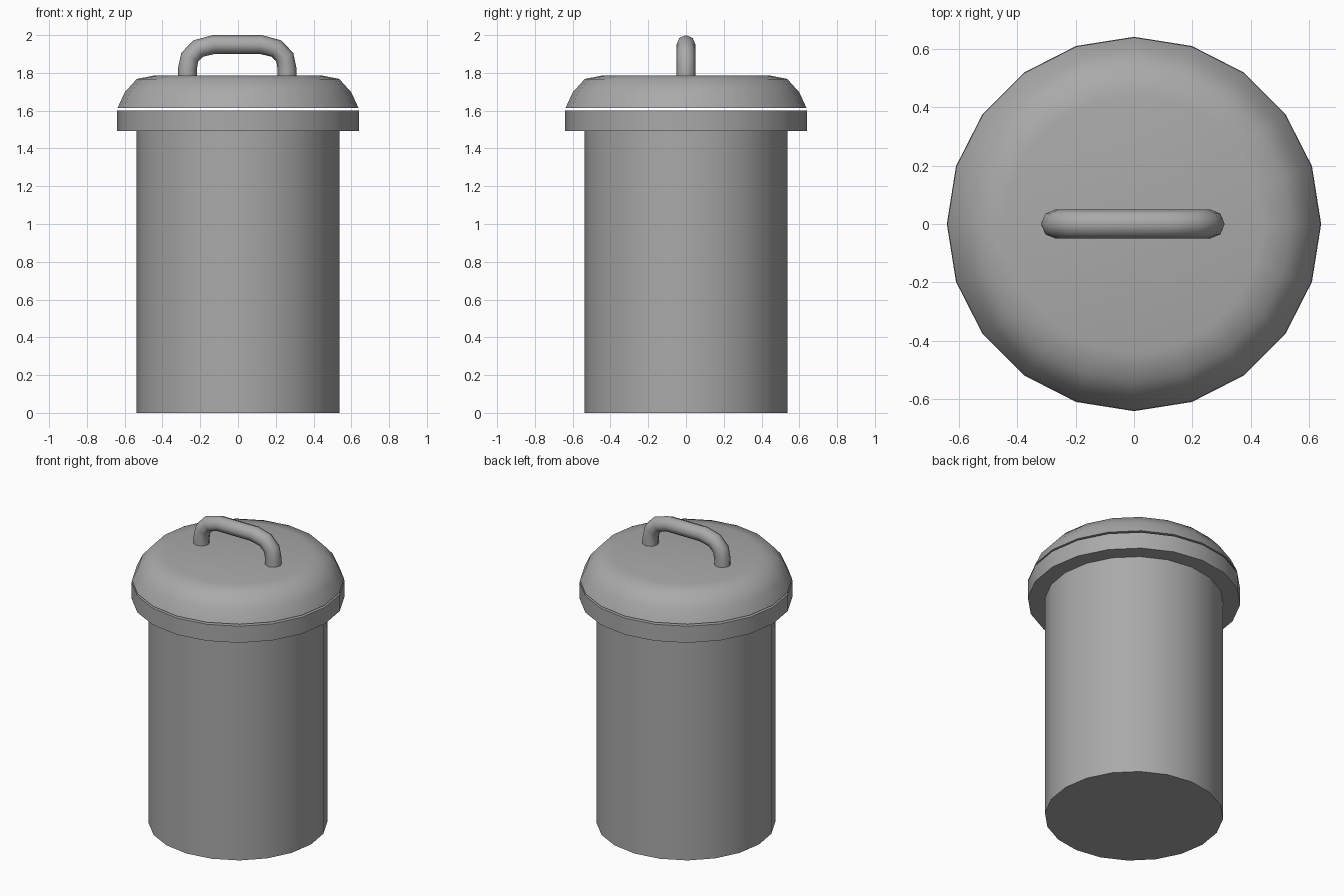
import bpy
import bmesh
import math

SIDES = 20

cube = bpy.data.objects.get("Cube")
if cube:
    bpy.data.objects.remove(cube, do_unlink=True)

# One painted metal colour
grey = bpy.data.materials.new("metal grey")
grey.use_nodes = True
colour = (0.4, 0.4, 0.4, 1)
grey.diffuse_color = colour
grey.node_tree.nodes["Principled BSDF"].inputs["Base Color"].default_value = colour


def finish(obj, angle):
    """Apply the material and smooth shading with sharp edges."""
    obj.data.materials.clear()
    obj.data.materials.append(grey)
    bpy.ops.object.select_all(action="DESELECT")
    obj.select_set(True)
    bpy.context.view_layer.objects.active = obj
    bpy.ops.object.shade_smooth_by_angle(angle=math.radians(angle))


def turned(name, profile, angle=40):
    """Closed solid turned around z from (radius, height) points, bottom to top."""
    bm = bmesh.new()
    rings = []
    for radius, height in profile:
        turns = [i * math.tau / SIDES for i in range(SIDES)]
        rings.append([bm.verts.new((radius * math.cos(a), radius * math.sin(a), height))
                      for a in turns])
    for low, high in zip(rings, rings[1:]):
        for i in range(SIDES):
            j = (i + 1) % SIDES
            bm.faces.new((low[i], low[j], high[j], high[i]))
    bm.faces.new(reversed(rings[0]))
    bm.faces.new(rings[-1])
    mesh = bpy.data.meshes.new(name)
    bm.to_mesh(mesh)
    bm.free()
    obj = bpy.data.objects.new(name, mesh)
    bpy.context.collection.objects.link(obj)
    finish(obj, angle)


# Bin body, rim band and domed lid with a thin gap below it
turned("bin_body", [(0.537, 0), (0.537, 1.5)])
turned("rim_band", [(0.64, 1.492), (0.64, 1.602)])
turned("lid", [(0.638, 1.614), (0.6, 1.697), (0.536, 1.768), (0.44, 1.787)], 45)

# Handle: a round bar bent along a mirrored path
half = [(0.264, 1.76), (0.264, 1.82), (0.252, 1.883), (0.207, 1.929), (0.125, 1.95)]
path = [(-x, z) for x, z in half] + half[::-1]
curve = bpy.data.curves.new("handle_path", "CURVE")
curve.dimensions = "3D"
curve.bevel_depth = 0.05
curve.bevel_resolution = 2
curve.use_fill_caps = True
spline = curve.splines.new("POLY")
spline.points.add(len(path) - 1)
for point, (x, z) in zip(spline.points, path):
    point.co = (x - 0.004, 0, z, 1)
handle = bpy.data.objects.new("handle", curve)
bpy.context.collection.objects.link(handle)
bpy.ops.object.select_all(action="DESELECT")
handle.select_set(True)
bpy.context.view_layer.objects.active = handle
bpy.ops.object.convert(target="MESH")
finish(bpy.context.view_layer.objects.active, 60)
